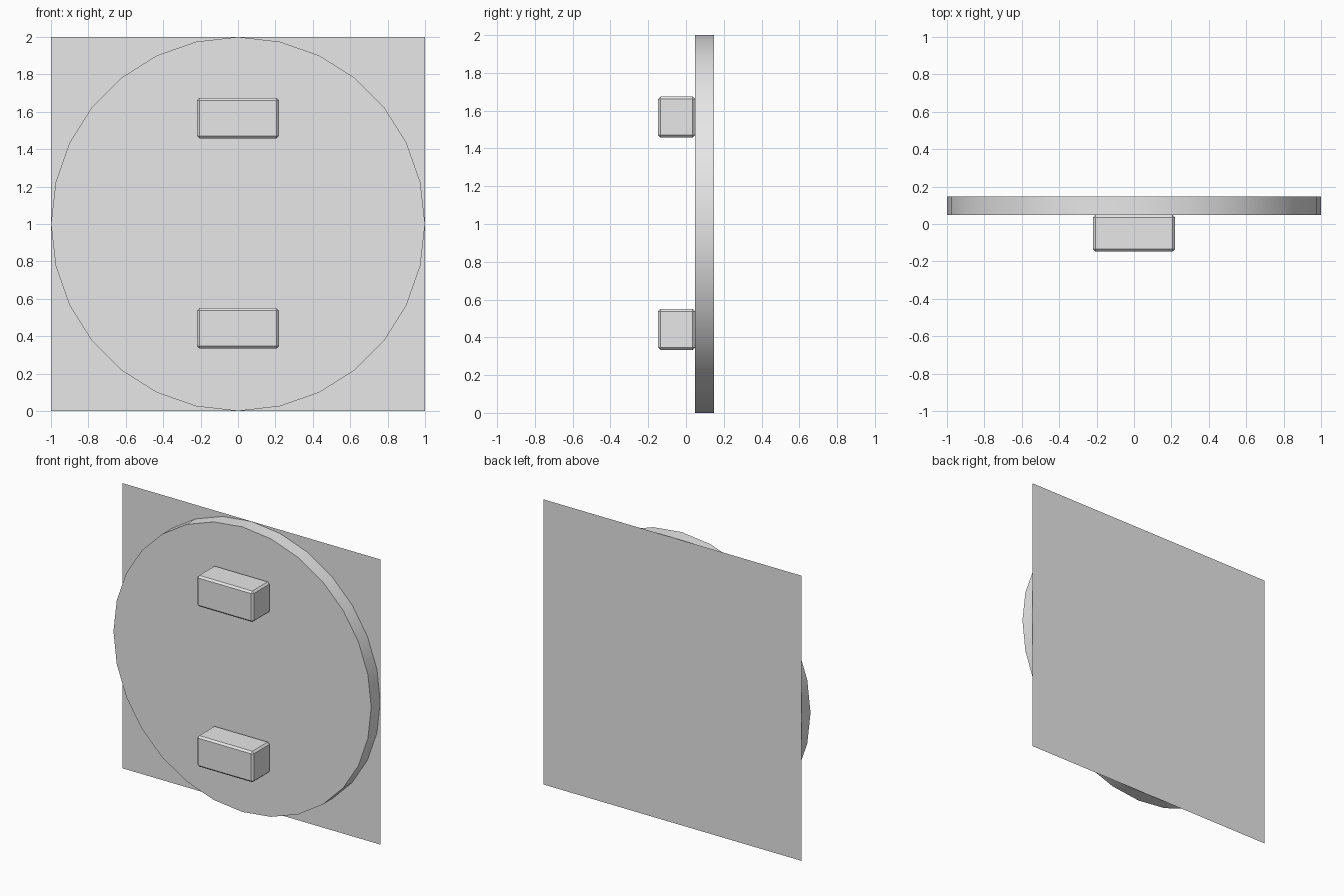
import bpy
import math

cube = bpy.data.objects.get("Cube")
if cube:
    bpy.data.objects.remove(cube, do_unlink=True)

BACK_Y, DISC_FRONT_Y, BLOCK_FRONT_Y = 0.148, 0.048, -0.148

# Single light grey material
grey = bpy.data.materials.new("light_grey")
grey.use_nodes = True
grey.diffuse_color = (0.8, 0.8, 0.8, 1)
grey.node_tree.nodes["Principled BSDF"].inputs["Base Color"].default_value = (0.8, 0.8, 0.8, 1)


def finish(name):
    obj = bpy.context.object
    obj.name = obj.data.name = name
    obj.data.materials.append(grey)
    bpy.ops.object.transform_apply(location=False, rotation=True, scale=True)
    return obj


# Square backing sheet, facing backwards
bpy.ops.mesh.primitive_plane_add(size=2, location=(0, BACK_Y + 0.001, 1),
                                 rotation=(-math.pi / 2, 0, 0))
finish("back_sheet")

# Round disc with a smooth rim and a vertex at the top
bpy.ops.mesh.primitive_cylinder_add(vertices=28, radius=1, depth=BACK_Y - DISC_FRONT_Y,
                                    location=(0, (BACK_Y + DISC_FRONT_Y) / 2, 1),
                                    rotation=(math.pi / 2, 0, 0))
finish("disc")
bpy.ops.object.shade_smooth_by_angle(angle=math.radians(30))

# Two bevelled blocks on the front of the disc
for name, z in (("upper_block", 1.566), ("lower_block", 0.442)):
    bpy.ops.mesh.primitive_cube_add(size=1, location=(0, (DISC_FRONT_Y + BLOCK_FRONT_Y) / 2, z))
    bpy.context.object.scale = (0.438, DISC_FRONT_Y - BLOCK_FRONT_Y, 0.217)
    block = finish(name)
    bevel = block.modifiers.new("edge_bevel", 'BEVEL')
    bevel.width = 0.013
    bevel.segments = 1
